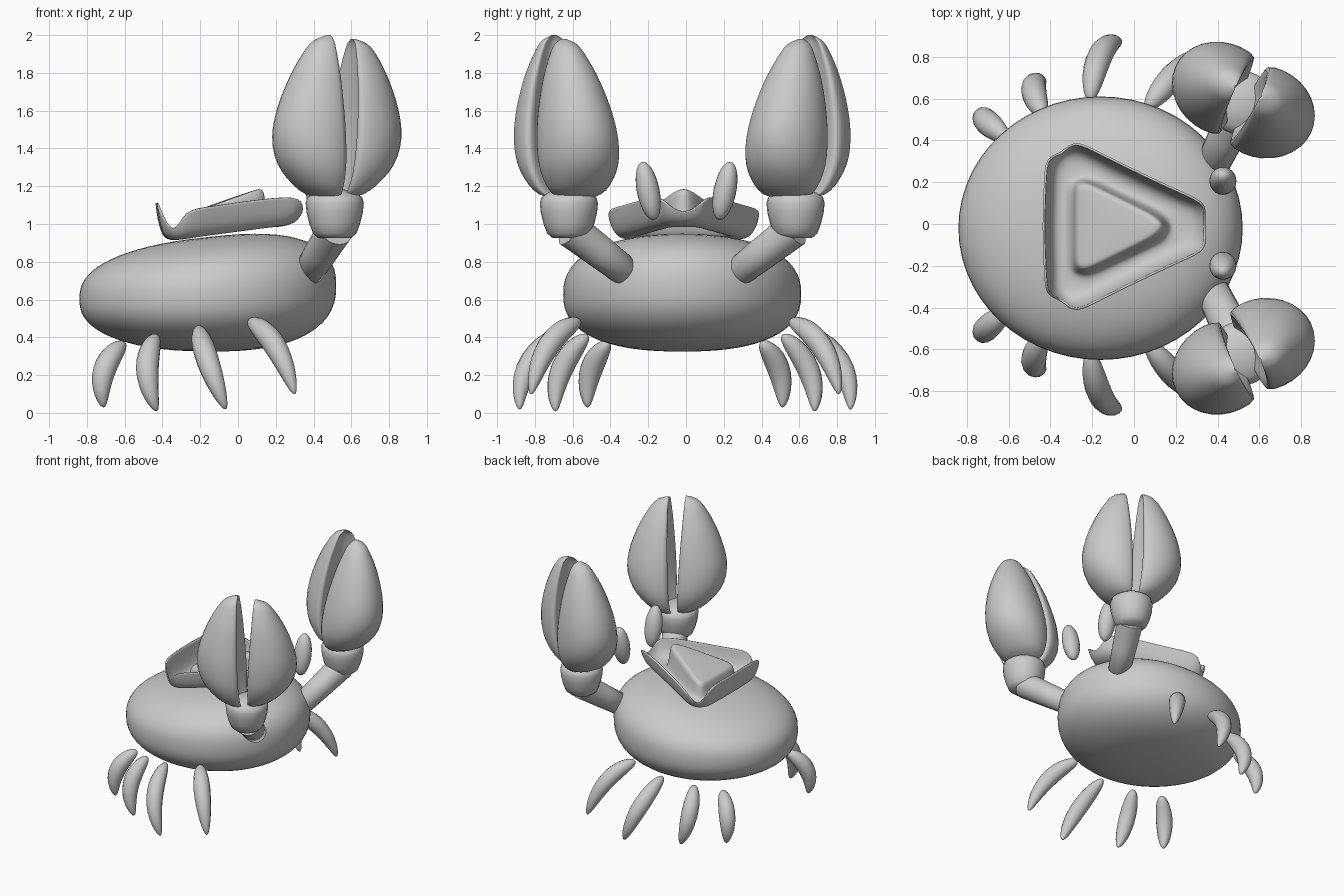
import bpy, bmesh, math
from mathutils import Vector, Matrix

if "Cube" in bpy.data.objects:
    bpy.data.objects.remove(bpy.data.objects["Cube"])

shell = bpy.data.materials.new("shell_grey")
shell.diffuse_color = (0.6, 0.6, 0.6, 1)
shell.use_nodes = True
shell.node_tree.nodes["Principled BSDF"].inputs["Base Color"].default_value = shell.diffuse_color


def finish(name, bm, angle=40):
    bmesh.ops.recalc_face_normals(bm, faces=bm.faces[:])
    me = bpy.data.meshes.new(name)
    bm.to_mesh(me)
    bm.free()
    ob = bpy.data.objects.new(name, me)
    bpy.context.collection.objects.link(ob)
    me.materials.append(shell)
    bpy.ops.object.select_all(action='DESELECT')
    ob.select_set(True)
    bpy.context.view_layer.objects.active = ob
    bpy.ops.object.shade_smooth_by_angle(angle=math.radians(angle))
    return ob


def loft(name, rings, caps=(True, True), angle=40):
    """Skin a list of closed rings of points."""
    bm = bmesh.new()
    vs = [[bm.verts.new(p) for p in r] for r in rings]
    n = len(vs[0])
    for a, b in zip(vs, vs[1:]):
        for i in range(n):
            j = (i + 1) % n
            bm.faces.new((a[i], a[j], b[j], b[i]))
    if caps[0]:
        bm.faces.new(vs[0])
    if caps[1]:
        bm.faces.new(vs[-1])
    return finish(name, bm, angle)


def tube(name, path, radii, n=20):
    """Round tube along a path of points, without twist."""
    rings, last, q = [], None, None
    for i, p in enumerate(path):
        d = (path[min(i + 1, len(path) - 1)] - path[max(i - 1, 0)]).normalized()
        q = last.rotation_difference(d) @ q if last else d.to_track_quat('Z', 'Y')
        last = d
        rings.append([p + q @ Vector((radii[i] * math.cos(a), radii[i] * math.sin(a), 0))
                      for a in (math.tau * k / n for k in range(n))])
    return loft(name, rings, angle=60)


def smooth_at(table, z):
    """Smooth lookup in rows (z, values...)."""
    i = max(k for k in range(len(table) - 1) if table[k][0] <= z)
    p = [table[min(max(i + o, 0), len(table) - 1)] for o in (-1, 0, 1, 2)]
    h = p[2][0] - p[1][0]
    t = (z - p[1][0]) / h
    out = []
    for c in range(1, len(p[0])):
        m1 = (p[2][c] - p[0][c]) / (p[2][0] - p[0][0]) * h
        m2 = (p[3][c] - p[1][c]) / (p[3][0] - p[1][0]) * h
        out.append((2*t**3 - 3*t*t + 1) * p[1][c] + (t**3 - 2*t*t + t) * m1
                   + (3*t*t - 2*t**3) * p[2][c] + (t**3 - t*t) * m2)
    return out


# body: full rounded disc, thicker and higher towards the face
bm = bmesh.new()
bmesh.ops.create_uvsphere(bm, u_segments=56, v_segments=32, radius=1)
for v in bm.verts:
    r = math.hypot(v.co.x, v.co.y)
    k = r ** (2 / 2.45 - 1) if r > 1e-5 else 1
    u, w = v.co.x * k, v.co.y * k
    h = math.copysign(abs(v.co.z) ** (2 / 2.45), v.co.z)
    v.co = (-0.16 + 0.68 * u, -0.02 + 0.63 * w,
            0.628 + 0.035 * u + 0.01 * u * u + h * (0.303 + 0.04 * u))
finish("body", bm)

# claw lobe profile: height, half width, thickness
LOBE = [(1.13, 0.07, 0.04), (1.16, 0.135, 0.14), (1.22, 0.18, 0.22), (1.32, 0.212, 0.295),
        (1.45, 0.215, 0.325), (1.6, 0.195, 0.3), (1.78, 0.148, 0.225), (1.92, 0.09, 0.14),
        (1.975, 0.055, 0.085), (2.0, 0.012, 0.02)]
LEGS = [((-.60, .40, .37), (-.76, .53, .25), (-.71, .51, .03)),
        ((-.43, .51, .41), (-.53, .70, .25), (-.43, .68, .01)),
        ((-.21, .59, .45), (-.18, .89, .31), (-.065, .87, .02)),
        ((.06, .55, .485), (.21, .75, .42), (.30, .81, .10))]

for s, side in ((1, "left"), (-1, "right")):
    # arm and wrist joint
    a, b = Vector((.37, s * .29 - .02, .74)), Vector((.515, s * .59 - .02, .97))
    tube(f"{side}_arm", [a.lerp(b, t) for t in (0, .04, .5, 1)], [.06, .08, .088, .095])
    prof = [(.925, .085), (.95, .115), (1.0, .134), (1.06, .149), (1.11, .154),
            (1.14, .146), (1.165, .115), (1.185, .04)]
    tube(f"{side}_wrist", [Vector((.512, s * .60 - .02, z)) for z, r in prof],
         [r for z, r in prof], 24)

    # two lobes of each claw, with rounded lips and a grooved inner face
    ca, sa = math.cos(math.radians(25)), math.sin(math.radians(25))
    for d, part in ((1, "front"), (-1, "rear")):
        rings = []
        for i in range(27):
            z = 1.13 + 0.87 * (1 - math.cos(math.pi * i / 26)) / 2
            w, t = smooth_at(LOBE, min(z, 1.9999))
            f = (z - 1.13) / 0.87
            cx = .522 + .08 * f if d > 0 else .497 - .01 * f
            cy = (.57 if d > 0 else .615) + .06 * f
            ring = []
            for k in range(32):
                q = math.tau * k / 32
                g, e = w * math.cos(q), math.sin(q)
                o = t * (.25 + .75 * e) if e >= 0 else t * .25 * (1 - math.sin(-math.pi * e))
                ring.append((cx + g * sa + d * o * ca, s * (cy + g * ca - d * o * sa) - .02,
                             z - (.02 * f if d > 0 else 0)))
            rings.append(ring)
        loft(f"{side}_claw_{part}_lobe", rings, angle=60)

    # eye
    bm = bmesh.new()
    bmesh.ops.create_uvsphere(bm, u_segments=20, v_segments=14, radius=1, matrix=(
        Matrix.Translation((.425, s * .203 + .003, 1.175))
        @ Matrix.Rotation(-s * .2, 4, 'X') @ Matrix.Diagonal((.065, .06, .157, 1))))
    finish(f"{side}_eye", bm)

    # curved tapering legs
    for n, pts in enumerate(LEGS, 1):
        p0, p1, p2 = (Vector((x, s * y - (.01 if s < 0 else 0), z)) for x, y, z in pts)
        ts = [(1 - math.cos(math.pi * i / 16)) / 2 for i in range(17)]
        tube(f"{side}_leg_{n}",
             [p0 * (1 - t) ** 2 + p1 * 2 * t * (1 - t) + p2 * t * t for t in ts],
             [.003 + .128 * t ** .5 * (1 - t) ** .6 * (1 - .1 * t) for t in ts], 14)

# three-cornered hat: rim and crown outlines for one half, then mirrored
RIM = [(.335, 0, 1.03), (.355, .115, 1.13), (.25, .155, 1.15), (-.15, .345, 1.09),
       (-.285, .425, 1.075), (-.345, .35, .92), (-.425, .335, 1.09), (-.43, .22, 1.11), (-.44, 0, 1.11)]
CROWN = [(.145, 0), (.10, .04), (.05, .068), (-.13, .155), (-.21, .195),
         (-.265, .205), (-.27, .16), (-.27, .10), (-.27, 0)]
rim = [Vector(p) for p in RIM] + [Vector((x, -y, z)) for x, y, z in RIM[-2:0:-1]]
crown = [Vector((x, y, 1.135 + .36 * x)) for x, y in CROWN + [(x, -y) for x, y in CROWN[-2:0:-1]]]
mid = Vector((-.13, 0, 1.10))


def brim(f, lift):
    out = []
    for c, r in zip(crown, rim):
        p = c.lerp(r, f)
        base = .955 + .13 * p.x
        p.z = base + (r.z - base) * lift
        out.append(p)
    return out


rings = [rim, brim(.96, .72), brim(.85, .28), brim(.65, .04), brim(.3, 0), brim(.08, .2),
         crown, [c.lerp(mid, .08) for c in crown], [c.lerp(mid, .5) for c in crown]]
rings = [[p + Vector((0, -.012, 0)) for p in r] for r in rings]
hat = loft("three_cornered_hat", rings, (False, True), 60)
sub = hat.modifiers.new("round", 'SUBSURF')
sub.levels = sub.render_levels = 2
thick = hat.modifiers.new("thickness", 'SOLIDIFY')
thick.thickness = 0.01
